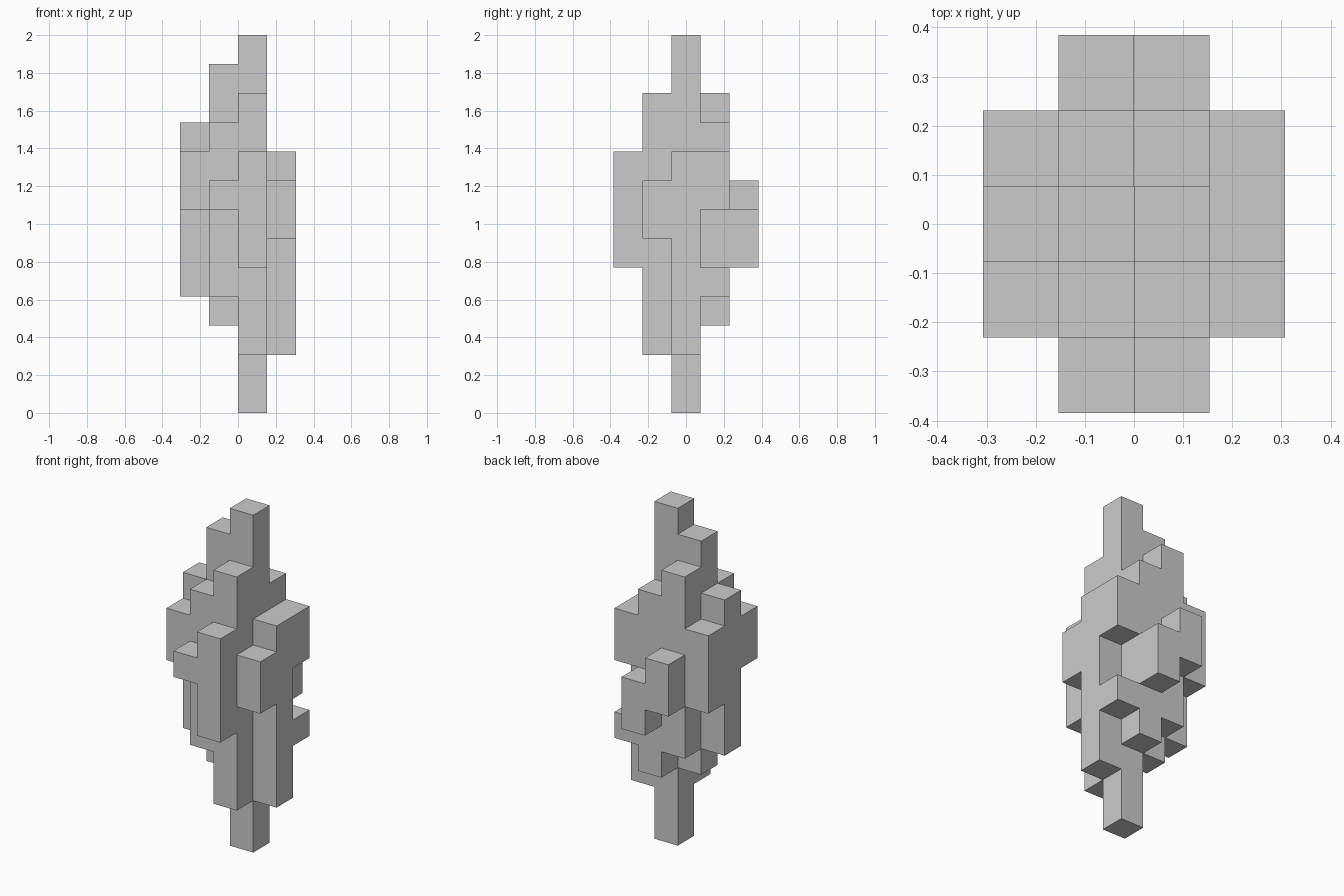
import bpy, bmesh
from mathutils import Vector

if "Cube" in bpy.data.objects:
    bpy.data.objects.remove(bpy.data.objects["Cube"])

U = 2 / 13  # edge length of one block

# Block columns: (x cell, y cell) -> list of (bottom, top) heights in blocks
COLUMNS = {
    # frontmost row
    (1, 0): [(7, 8)], (2, 0): [(5, 9)],
    # front row
    (0, 1): [(7, 9)], (1, 1): [(4, 10)], (2, 1): [(2, 11)], (3, 1): [(6, 8)],
    # middle row
    (0, 2): [(4, 10)], (1, 2): [(3, 12)], (2, 2): [(0, 13)], (3, 2): [(2, 9)],
    # back row
    (0, 3): [(6, 9)], (1, 3): [(4, 11)], (2, 3): [(3, 10)], (3, 3): [(4, 5), (7, 9)],
    # rearmost row
    (1, 4): [(6, 8)], (2, 4): [(5, 7)],
}

cells = {(x, y, z) for (x, y), spans in COLUMNS.items()
         for lo, hi in spans for z in range(lo, hi)}


def add_exposed_faces(bm, cell):
    """Add the sides of a block that no neighbouring block covers."""
    for axis in range(3):
        for side in (0, 1):
            other = list(cell)
            other[axis] += 2 * side - 1
            if tuple(other) in cells:
                continue
            u, v = (axis + 1) % 3, (axis + 2) % 3
            corners = []
            for a, b in ((0, 0), (1, 0), (1, 1), (0, 1)):
                p = Vector(cell)
                p[axis] += side
                p[u] += a
                p[v] += b
                corners.append(bm.verts.new((p - Vector((2, 2.5, 0))) * U))
            bm.faces.new(corners if side else corners[::-1])


# Stepped crystal: outer skin of all blocks, coplanar faces merged
bm = bmesh.new()
for cell in sorted(cells):
    add_exposed_faces(bm, cell)
bmesh.ops.remove_doubles(bm, verts=bm.verts, dist=1e-4)
bmesh.ops.dissolve_limit(bm, angle_limit=0.01, verts=bm.verts, edges=bm.edges)

mesh = bpy.data.meshes.new("stepped_crystal")
bm.to_mesh(mesh)
bm.free()
bpy.context.collection.objects.link(bpy.data.objects.new("stepped_crystal", mesh))
